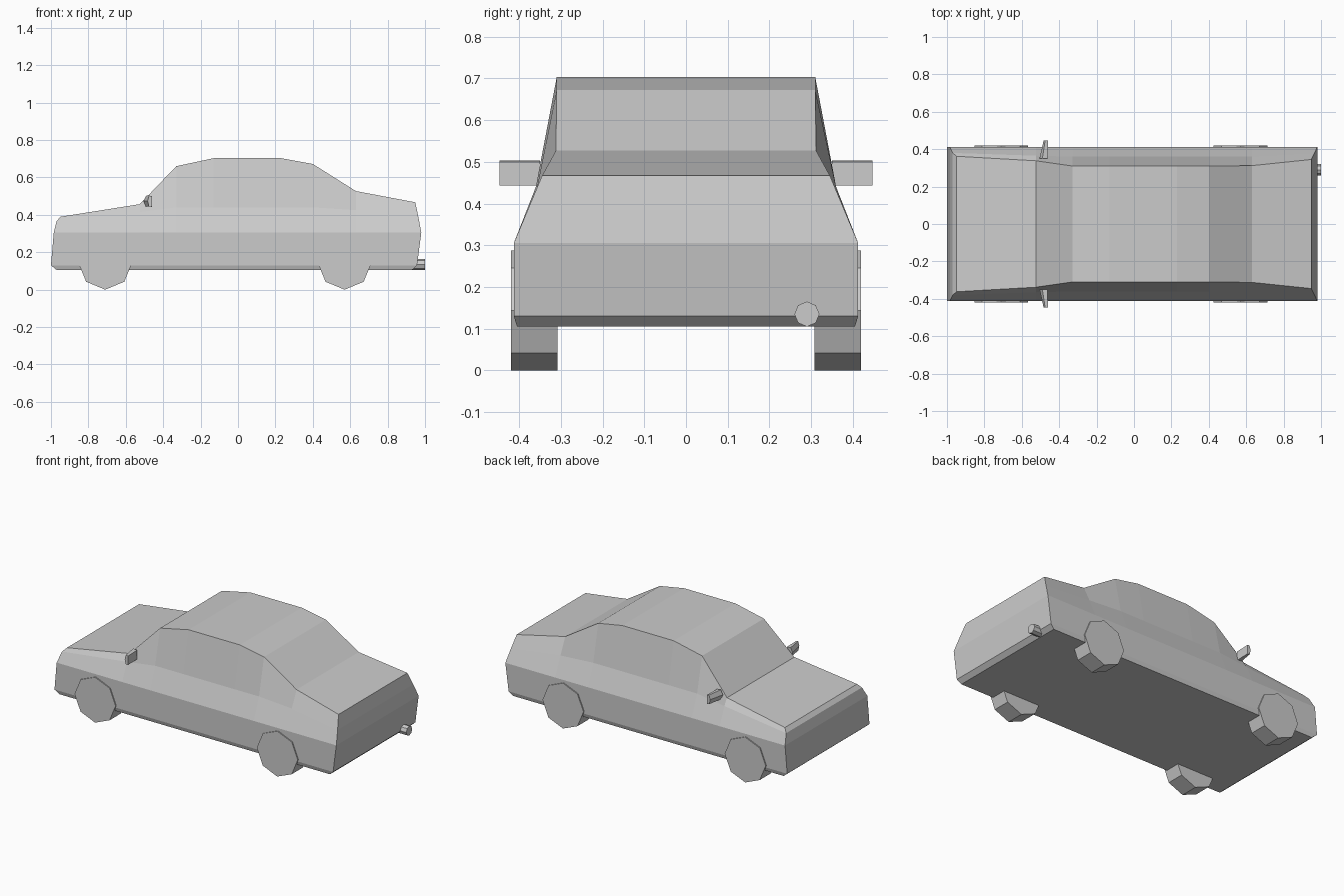
import bpy, bmesh, math
from mathutils import Matrix

if "Cube" in bpy.data.objects:
    bpy.data.objects.remove(bpy.data.objects["Cube"])


def finish(bm, name):
    bmesh.ops.recalc_face_normals(bm, faces=bm.faces)
    me = bpy.data.meshes.new(name)
    bm.to_mesh(me)
    bm.free()
    ob = bpy.data.objects.new(name, me)
    bpy.context.collection.objects.link(ob)
    return ob


def loft(name, rings, caps):
    """Skin closed rings of points; caps lists index tuples for the end faces."""
    bm = bmesh.new()
    vs = [[bm.verts.new(p) for p in r] for r in rings]
    n = len(rings[0])
    for a, b in zip(vs, vs[1:]):
        for i in range(n):
            j = (i + 1) % n
            bm.faces.new((a[i], a[j], b[j], b[i]))
    for ring in (vs[0], vs[-1]):
        for c in caps:
            bm.faces.new([ring[i] for i in c])
    return finish(bm, name)


def cylinder(name, sides, radius, depth, matrix):
    bm = bmesh.new()
    bmesh.ops.create_cone(bm, cap_ends=True, segments=sides, radius1=radius,
                          radius2=radius, depth=depth, matrix=matrix)
    return finish(bm, name)


# Car body: half sections (x, y, z) from sill up to roof edge, mirrored in y
def section(x, belt, top):
    return [(x, 0.405, 0.105), (x, 0.413, 0.13), (x, 0.413, 0.305),
            (x, *belt), (x, *top)]


cabin_belt = (0.36, 0.44)
halves = [
    [(-0.97, 0.405, 0.105), (-1.0, 0.413, 0.13), (-0.985, 0.413, 0.305),
     (-0.97, 0.38, 0.367), (-0.948, 0.362, 0.39)],
    section(-0.525, (0.365, 0.415), (0.338, 0.457)),
    section(-0.33, cabin_belt, (0.31, 0.66)),
    section(-0.13, cabin_belt, (0.31, 0.703)),
    section(0.23, cabin_belt, (0.31, 0.703)),
    section(0.40, cabin_belt, (0.31, 0.672)),
    section(0.63, (0.36, 0.425), (0.312, 0.527)),
    [(0.93, 0.405, 0.105), (0.957, 0.413, 0.13), (0.98, 0.413, 0.305),
     (0.965, 0.379, 0.386), (0.948, 0.345, 0.467)],
]
rings = [h + [(x, -y, z) for x, y, z in reversed(h)] for h in halves]
loft("car_body", rings, [(i, i + 1, 8 - i, 9 - i) for i in range(4)])

# Octagonal wheels, one corner pointing down
R = 0.144
for x, end in ((-0.71, "front"), (0.57, "rear")):
    for s, side in ((1, "left"), (-1, "right")):
        cylinder(f"{end}_{side}_wheel", 8, R, 0.112,
                 Matrix.Translation((x, s * 0.364, R)) @ Matrix.Rotation(math.pi / 2, 4, 'X'))

# Wing mirrors, narrowing outward
shape = [(-0.502, 0.475), (-0.487, 0.503), (-0.46, 0.50), (-0.46, 0.443), (-0.49, 0.445)]
for s, side in ((1, "left"), (-1, "right")):
    inner = [(x - 0.003, s * 0.35, z) for x, z in shape]
    outer = [(-0.46 + (x + 0.46) * 0.55, s * 0.447, z) for x, z in shape]
    loft(f"{side}_wing_mirror", [inner, outer], [tuple(range(5))])

# Exhaust pipe
cylinder("exhaust_pipe", 8, 0.03, 0.09,
         Matrix.Translation((0.955, 0.29, 0.135)) @ Matrix.Rotation(math.pi / 2, 4, 'Y'))
